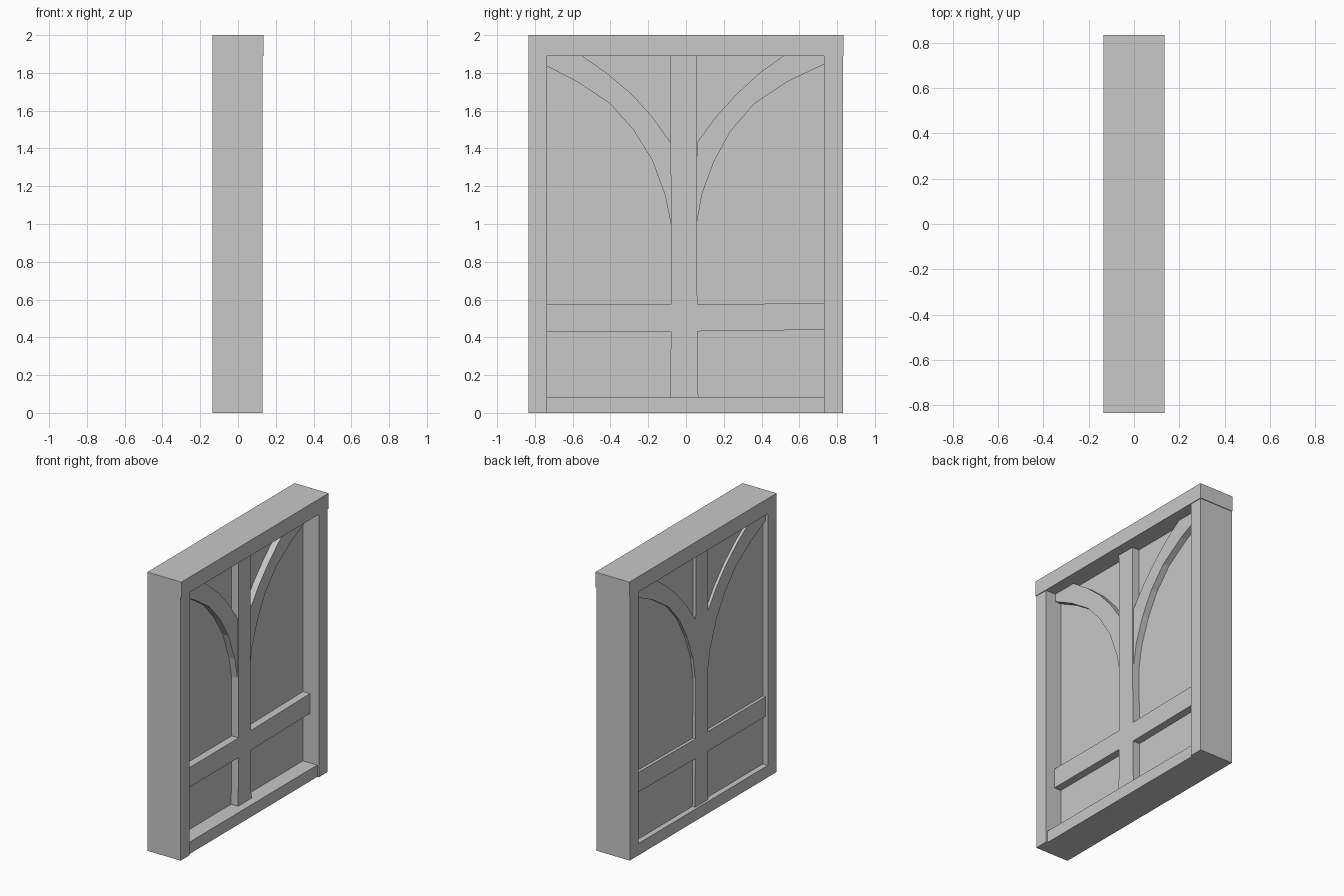
import bpy
import bmesh

cube = bpy.data.objects.get("Cube")
if cube:
    bpy.data.objects.remove(cube, do_unlink=True)

grey = bpy.data.materials.new("plain_grey")
grey.use_nodes = True
colour = (0.58, 0.58, 0.58, 1)
grey.diffuse_color = colour
grey.node_tree.nodes["Principled BSDF"].inputs["Base Color"].default_value = colour


def slab(name, outline, back, front):
    """Extrude a (y, z) outline along x."""
    bm = bmesh.new()
    face = bm.faces.new([bm.verts.new((back, y, z)) for y, z in outline])
    grown = bmesh.ops.extrude_face_region(bm, geom=[face])
    for v in grown["geom"]:
        if isinstance(v, bmesh.types.BMVert):
            v.co.x = front
    bmesh.ops.recalc_face_normals(bm, faces=bm.faces[:])
    mesh = bpy.data.meshes.new(name)
    bm.to_mesh(mesh)
    bm.free()
    mesh.materials.append(grey)
    obj = bpy.data.objects.new(name, mesh)
    bpy.context.scene.collection.objects.link(obj)
    return obj


def beam(name, y0, y1, z0, z1, back, front):
    return slab(name, [(y0, z0), (y1, z0), (y1, z1), (y0, z1)], back, front)


# Outer frame
BACK, FRONT = -0.135, 0.13
beam("top_beam", -0.835, 0.835, 1.89, 2.0, BACK, 0.135)
beam("right_post", -0.835, -0.735, 0, 1.89, BACK, FRONT)
beam("left_post", 0.73, 0.83, 0, 1.89, BACK, FRONT)
beam("bottom_beam", -0.735, 0.73, 0, 0.085, BACK, 0.118)

# Recessed infill wall
beam("infill_panel", -0.735, 0.73, 0.085, 1.89, -0.095, 0.005)

# Cross timbers, showing on both faces of the infill
CROSS = (-0.117, 0.06)
slab("centre_post", [(-0.085, 0.085), (0.065, 0.085), (0.06, 0.5), (0.055, 1.89),
                     (-0.083, 1.89), (-0.078, 0.5)], *CROSS)
beam("right_rail", -0.735, -0.078, 0.432, 0.573, *CROSS)
slab("left_rail", [(0.06, 0.432), (0.73, 0.44), (0.73, 0.582), (0.06, 0.573)], *CROSS)

# Curved braces: lower arc out to the post, then upper arc back to the centre
BRACE = (-0.115, 0.052)
slab("right_brace", [(-0.08, 1.0), (-0.11, 1.15), (-0.18, 1.34), (-0.28, 1.5),
                     (-0.40, 1.635), (-0.57, 1.75), (-0.735, 1.835), (-0.735, 1.89),
                     (-0.55, 1.89), (-0.42, 1.80), (-0.29, 1.69), (-0.18, 1.57),
                     (-0.08, 1.43)], *BRACE)
slab("left_brace", [(0.057, 1.0), (0.085, 1.16), (0.15, 1.335), (0.235, 1.49),
                    (0.36, 1.635), (0.54, 1.755), (0.73, 1.845), (0.73, 1.89),
                    (0.515, 1.89), (0.39, 1.80), (0.27, 1.69), (0.16, 1.57),
                    (0.057, 1.43)], *BRACE)
